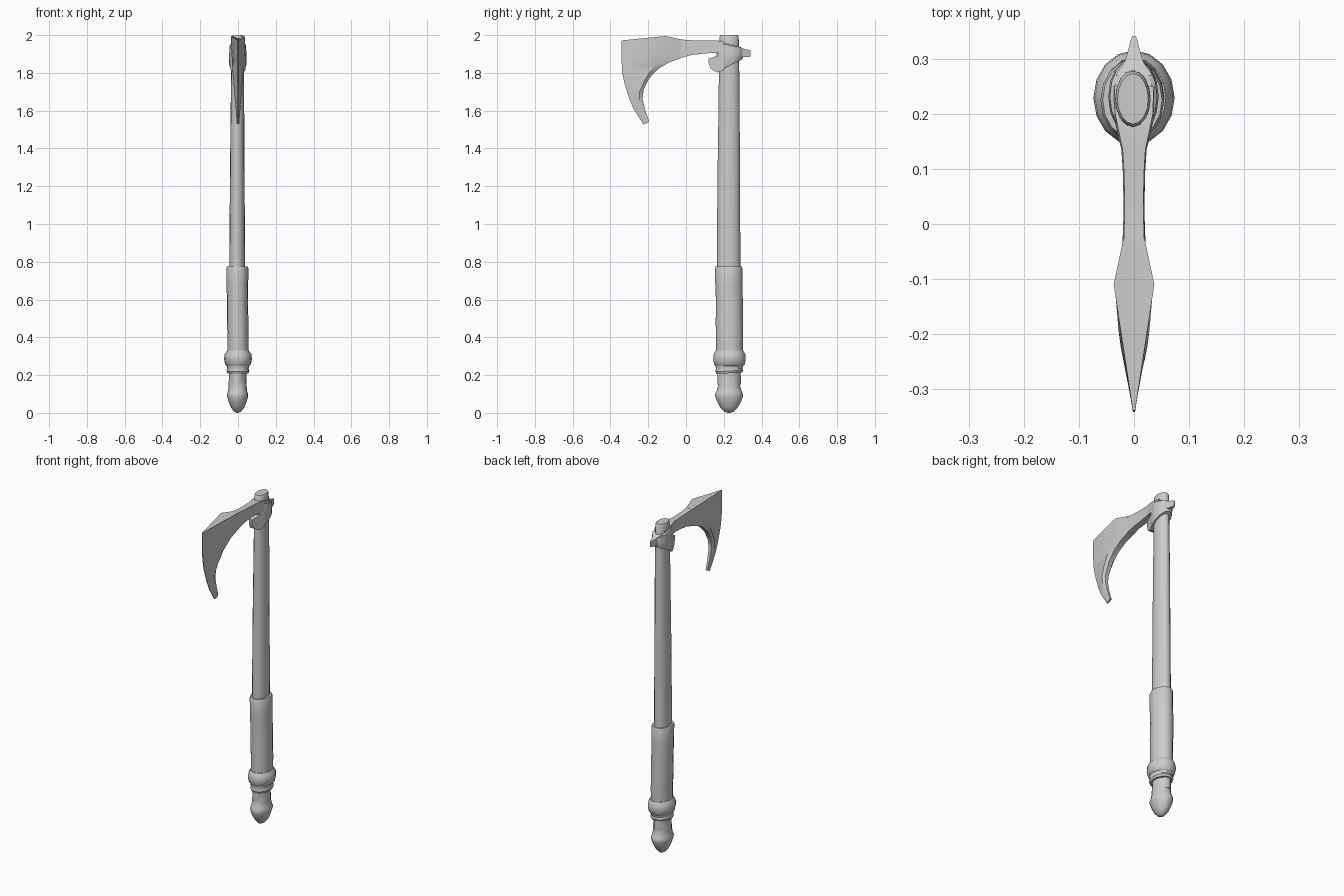
import bpy, bmesh, math

CY = 0.228  # handle axis


def finish(name, bm, angle=35):
    bmesh.ops.recalc_face_normals(bm, faces=bm.faces)
    me = bpy.data.meshes.new(name)
    bm.to_mesh(me)
    bm.free()
    ob = bpy.data.objects.new(name, me)
    bpy.context.collection.objects.link(ob)
    bpy.ops.object.select_all(action='DESELECT')
    ob.select_set(True)
    bpy.context.view_layer.objects.active = ob
    bpy.ops.object.shade_smooth_by_angle(angle=math.radians(angle))
    return ob


def loft(name, rings, angle=35):
    """Skin a list of equal-length point rings and cap both ends."""
    bm = bmesh.new()
    vs = [[bm.verts.new(p) for p in r] for r in rings]
    n = len(vs[0])
    for a, b in zip(vs, vs[1:]):
        for i in range(n):
            j = (i + 1) % n
            bm.faces.new((a[i], a[j], b[j], b[i]))
    bm.faces.new(vs[0])
    bm.faces.new(vs[-1])
    return finish(name, bm, angle)


def oval(z, rx, ry, cx=-0.002, cy=CY, slope=0.0, n=16):
    ring = []
    for i in range(n):
        a = 2 * math.pi * i / n
        y = ry * math.sin(a)
        ring.append((cx + rx * math.cos(a), cy + y, z + slope * y))
    return ring


def tube(name, sections, angle=35):
    return loft(name, [oval(*s) for s in sections], angle)


# Wooden shaft, slightly tapering upward
tube("shaft", [(0.15, .042, .062, -.003), (0.8, .042, .062, -.004, .226),
               (1.2, .039, .060, -.004, .226), (1.6, .036, .056, -.003, .228),
               (1.9, .033, .053), (1.99, .032, .051), (2.0, .028, .046)])

# Leather grip, a little uneven
tube("grip", [(0.30, .056, .070, 0, .230), (0.40, .055, .072, 0, .231),
              (0.48, .057, .072, -.002, .229), (0.58, .056, .071, -.003, .230),
              (0.68, .057, .072, -.003, .227), (0.765, .058, .073, -.003, .226),
              (0.775, .054, .069, -.003, .226)])

# Rolled ring under the grip, with a loose band below it
tube("grip_ring", [(0.245, .056, .070, 0, .230), (0.257, .068, .081, 0, .230),
                   (0.285, .074, .086, 0, .230), (0.31, .071, .084, 0, .230),
                   (0.33, .058, .073, 0, .230)], 50)
tube("grip_band", [(0.21, .055, .068, 0, .229, .05), (0.222, .060, .074, 0, .229, .05),
                   (0.236, .056, .070, 0, .229), (0.255, .062, .076, 0, .229)])

# Acorn-shaped pommel
tube("pommel", [(0.0, .004, .006), (0.007, .019, .026), (0.03, .036, .047),
                (0.06, .048, .063), (0.085, .055, .073), (0.10, .056, .074),
                (0.113, .051, .067), (0.14, .048, .059), (0.20, .046, .057),
                (0.24, .048, .060)], 40)

# Collar wrapped around the shaft, lower edge slanted
tube("collar", [(1.838, .042, .065, -.001, .232, .52), (1.845, .046, .070, -.001, .232, .52),
                (1.90, .046, .071, -.001, .232, .15), (1.945, .043, .069, -.001, .232, -.25),
                (1.952, .036, .060, -.001, .230, -.25)])


def slab(y, z_top, z_bot, hx_top, hx_bot):
    return [(-hx_top, y, z_top), (hx_top, y, z_top), (hx_bot, y, z_bot), (-hx_bot, y, z_bot)]


# Lug in front of the collar and spur behind it
lug = [(.12, 1.876, 1.850, .010), (.133, 1.880, 1.820, .014),
       (.167, 1.890, 1.802, .027), (.20, 1.895, 1.815, .040)]
loft("collar_lug", [slab(y, t, b, h, h) for y, t, b, h in lug])
spur = [(.27, 1.945, 1.868, .034), (.295, 1.932, 1.883, .017),
        (.315, 1.925, 1.885, .011), (.335, 1.921, 1.885, .006), (.342, 1.918, 1.888, .003)]
loft("collar_spur", [slab(y, t, b, h, h) for y, t, b, h in spur])

# Arm joining collar to blade
arm = [(-.035, 1.978, 1.876, .021), (.02, 1.973, 1.893, .019), (.09, 1.971, 1.902, .020),
       (.135, 1.971, 1.905, .023), (.165, 1.971, 1.905, .030), (.20, 1.967, 1.90, .038),
       (.25, 1.958, 1.90, .040)]
loft("blade_arm", [slab(y, t, b, h * .9, h) for y, t, b, h in arm])

# Bearded blade: each row is cutting edge, thick ridge, inner edge, ridge half-thickness
rows = [((-.340, 1.972), (-.110, 1.995), (-.030, 1.978), .037, .020),
        ((-.342, 1.915), (-.125, 1.900), (-.030, 1.877), .034, .020),
        ((-.341, 1.860), (-.160, 1.845), (-.090, 1.855), .031, .018),
        ((-.338, 1.805), (-.195, 1.800), (-.145, 1.822), .028, .016),
        ((-.327, 1.750), (-.225, 1.748), (-.196, 1.770), .024, .013),
        ((-.312, 1.700), (-.245, 1.700), (-.224, 1.712), .020, .011),
        ((-.297, 1.655), (-.247, 1.655), (-.230, 1.665), .016, .009),
        ((-.275, 1.605), (-.238, 1.605), (-.217, 1.605), .012, .008),
        ((-.225, 1.527), (-.210, 1.533), (-.195, 1.542), .007, .005)]
rings = []
for c, r, i, tr, ti in rows:
    rings.append([(-.002, *c), (-tr, *r), (-ti, *i), (ti, *i), (tr, *r), (.002, *c)])
loft("blade", rings, 28)
